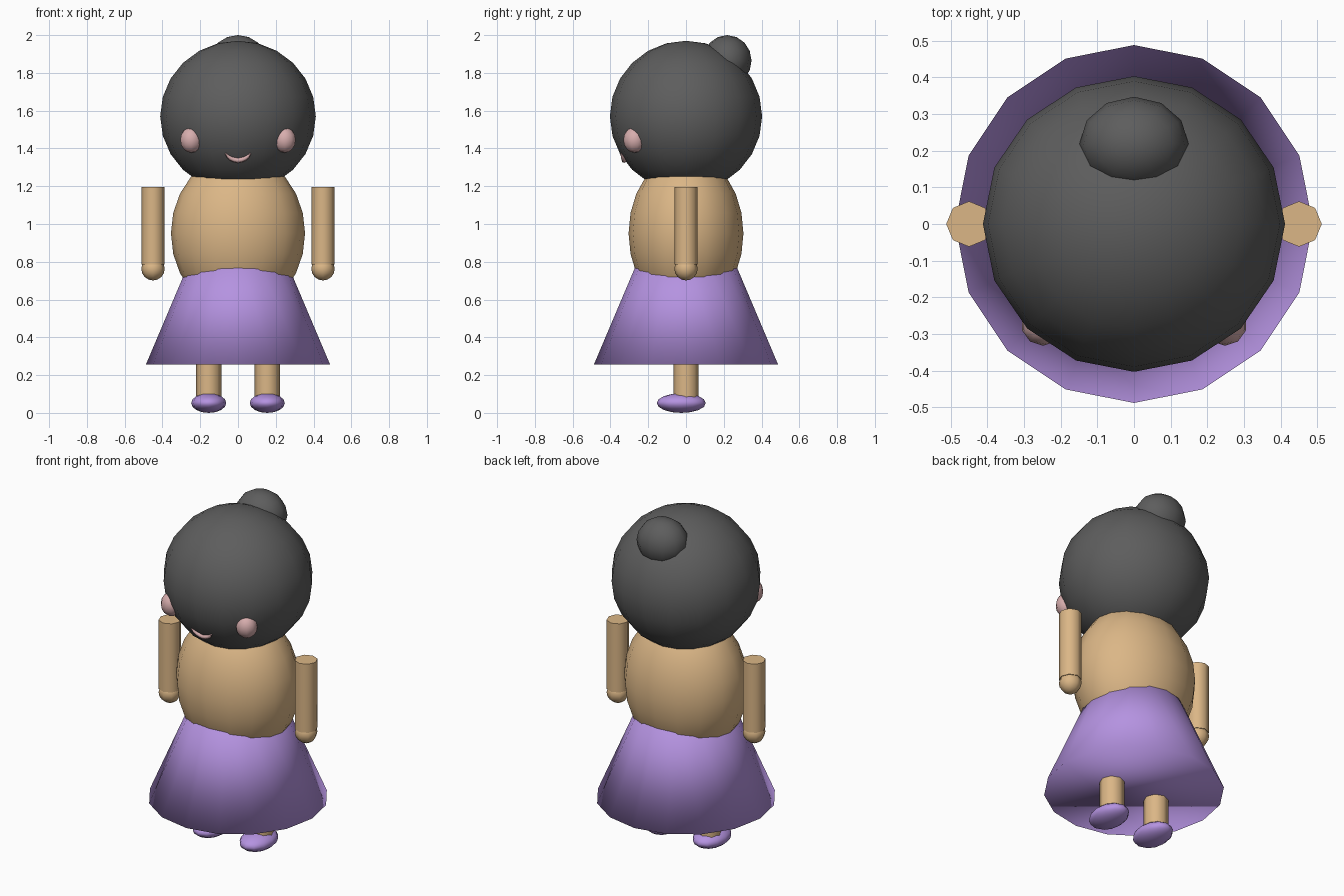
import bpy, math

if "Cube" in bpy.data.objects:
    bpy.data.objects.remove(bpy.data.objects["Cube"])


def material(name, rgb):
    m = bpy.data.materials.new(name)
    m.diffuse_color = (*rgb, 1)
    m.use_nodes = True
    m.node_tree.nodes["Principled BSDF"].inputs["Base Color"].default_value = m.diffuse_color
    return m


HAIR = material("charcoal", (0.11, 0.11, 0.11))
SKIN = material("tan skin", (0.71, 0.47, 0.24))
PURPLE = material("lavender", (0.46, 0.29, 0.75))
PINK = material("blush pink", (0.68, 0.42, 0.42))


def finish(name, mat):
    ob = bpy.context.object
    ob.name = name
    ob.data.materials.append(mat)
    bpy.ops.object.shade_smooth()
    return ob


def ellipsoid(name, mat, loc, radii, segments=16, rings=12):
    bpy.ops.mesh.primitive_uv_sphere_add(
        segments=segments, ring_count=rings, radius=1, location=loc)
    ob = finish(name, mat)
    ob.scale = radii
    return ob


def tube(name, mat, x, z0, z1, r0, r1, sides):
    bpy.ops.mesh.primitive_cone_add(
        vertices=sides, radius1=r0, radius2=r1, depth=z1 - z0,
        location=(x, 0, (z0 + z1) / 2))
    return finish(name, mat)


# Head, hair bun and torso
HEAD_Z, HEAD_R = 1.57, (0.412, 0.403, 0.40)
ellipsoid("head", HAIR, (0, 0, HEAD_Z), HEAD_R)
ellipsoid("hair_bun", HAIR, (0, 0.218, 1.865), (0.149, 0.129, 0.135), 12, 8)
ellipsoid("torso", SKIN, (0, 0, 0.95), (0.355, 0.304, 0.42))

# Flared skirt, closed underneath
tube("skirt", PURPLE, 0, 0.255, 0.85, 0.488, 0.236, 16)

# Paired parts
for side, s in (("left", -1), ("right", 1)):
    arm = tube(side + "_arm", SKIN, s * 0.45, 0.785, 1.195, 0.062, 0.062, 8)
    leg = tube(side + "_leg", SKIN, s * 0.155, 0.06, 0.32, 0.067, 0.067, 8)
    for limb in (arm, leg):  # crisp rims on the limb ends
        bpy.context.view_layer.objects.active = limb
        bpy.ops.object.select_all(action='DESELECT')
        limb.select_set(True)
        bpy.ops.object.shade_smooth_by_angle(angle=math.radians(60))
    ellipsoid(side + "_hand", SKIN, (s * 0.45, 0, 0.763), (0.062,) * 3, 8, 8)
    ellipsoid(side + "_shoe", PURPLE, (s * 0.155, -0.025, 0.052),
              (0.093, 0.13, 0.052), 12, 8)
    ellipsoid(side + "_cheek", PINK, (s * 0.248, -0.272, 1.445),
              (0.06, 0.06, 0.068), 10, 8)

# Smile: tapered tube following the head surface
curve = bpy.data.curves.new("smile", 'CURVE')
curve.dimensions = '3D'
curve.bevel_depth = 0.014
curve.bevel_resolution = 1
curve.use_fill_caps = True
spline = curve.splines.new('POLY')
COUNT = 9
spline.points.add(COUNT - 1)
for i, p in enumerate(spline.points):
    t = 2 * i / (COUNT - 1) - 1
    a = t * math.radians(58)
    x, z = 0.078 * math.sin(a), 1.415 - 0.078 * math.cos(a)
    y = -HEAD_R[1] * math.sqrt(
        1 - (x / HEAD_R[0]) ** 2 - ((z - HEAD_Z) / HEAD_R[2]) ** 2)
    p.co = (x, y, z, 1)
    p.radius = 1 - 0.75 * t * t
smile = bpy.data.objects.new("smile", curve)
bpy.context.collection.objects.link(smile)
bpy.ops.object.select_all(action='DESELECT')
smile.select_set(True)
bpy.context.view_layer.objects.active = smile
bpy.ops.object.convert(target='MESH')
finish("smile", PINK)
